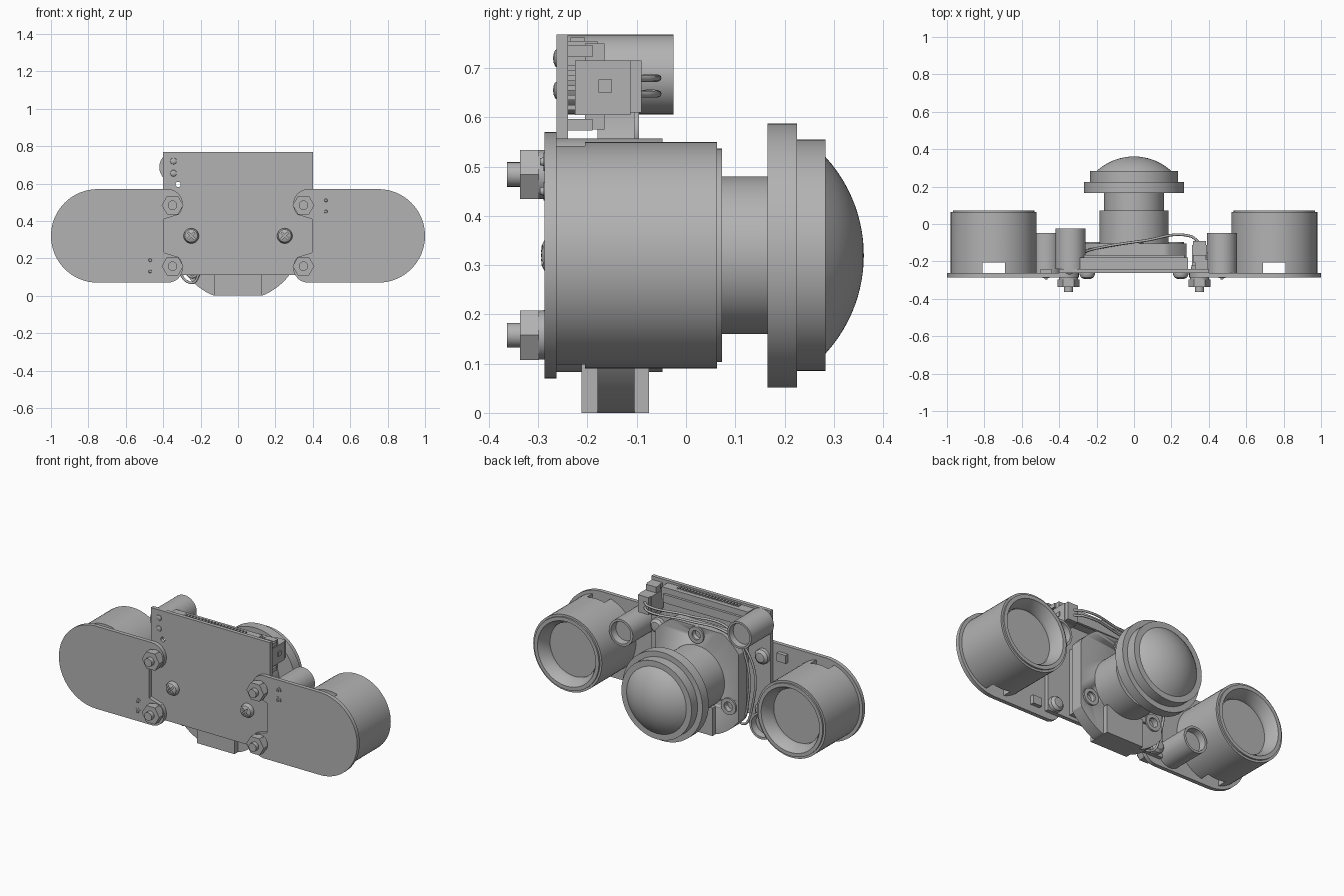
import bpy, bmesh, math
from mathutils import Vector

cube = bpy.data.objects.get("Cube")
if cube:
    bpy.data.objects.remove(cube, do_unlink=True)

grey = bpy.data.materials.new("plain grey")
grey.use_nodes = True
grey.diffuse_color = (0.45, 0.45, 0.45, 1)
grey.node_tree.nodes["Principled BSDF"].inputs["Base Color"].default_value = grey.diffuse_color

MID = 0.32   # height of the lens axis
BACK = -0.24  # rear face of the main board


def finish(name, bm, smooth=False):
    bmesh.ops.recalc_face_normals(bm, faces=bm.faces)
    mesh = bpy.data.meshes.new(name)
    bm.to_mesh(mesh)
    bm.free()
    mesh.materials.append(grey)
    ob = bpy.data.objects.new(name, mesh)
    bpy.context.collection.objects.link(ob)
    if smooth:
        bpy.ops.object.select_all(action="DESELECT")
        ob.select_set(True)
        bpy.context.view_layer.objects.active = ob
        bpy.ops.object.shade_smooth_by_angle(angle=math.radians(30))
    return ob


def prism(name, outline, y0, y1, smooth=False):
    """Extrude an x-z outline from y0 to y1."""
    bm = bmesh.new()
    face = bm.faces.new([bm.verts.new((x, y0, z)) for x, z in outline])
    ext = bmesh.ops.extrude_face_region(bm, geom=[face])["geom"]
    verts = [v for v in ext if isinstance(v, bmesh.types.BMVert)]
    bmesh.ops.translate(bm, verts=verts, vec=(0, y1 - y0, 0))
    return finish(name, bm, smooth)


def box(name, x0, x1, y0, y1, z0, z1):
    return prism(name, [(x0, z0), (x1, z0), (x1, z1), (x0, z1)], y0, y1)


def lathe(name, x, z, profile, sides=48):
    """Turn a (radius, y) profile about an axis along y."""
    bm = bmesh.new()
    rings = []
    for r, y in profile:
        if r == 0:
            rings.append([bm.verts.new((x, y, z))] * sides)
        else:
            turn = [2 * math.pi * i / sides for i in range(sides)]
            rings.append([bm.verts.new((x + r * math.cos(a), y, z + r * math.sin(a))) for a in turn])
    for a, b in zip(rings, rings[1:]):
        for i in range(sides):
            j = (i + 1) % sides
            bm.faces.new(dict.fromkeys([a[i], a[j], b[j], b[i]]))
    return finish(name, bm, sides > 8)


def rod(name, x, z, r, y0, y1, sides=32):
    return lathe(name, x, z, [(0, y0), (r, y0), (r, y1), (0, y1)], sides)


def cup(name, x, z, r, y0, y1, wall, depth):
    """Cylinder with a recessed rear end."""
    return lathe(name, x, z, [(0, y0), (r, y0), (r, y1), (r - wall, y1),
                              (r - wall * 1.3, y1 - depth), (0, y1 - depth)])


def arc(cx, cz, r, a0, a1, n):
    angles = [math.radians(a0 + (a1 - a0) * i / n) for i in range(n + 1)]
    return [(cx + r * math.cos(a), cz + r * math.sin(a)) for a in angles]


def cut(ob, cutter):
    mod = ob.modifiers.new("cut", "BOOLEAN")
    mod.operation = "DIFFERENCE"
    mod.object = cutter
    mod.solver = "EXACT"
    cutter.hide_render = True
    cutter.hide_viewport = True
    cutter.display_type = "WIRE"


def wire(name, points, r):
    curve = bpy.data.curves.new(name, "CURVE")
    curve.dimensions = "3D"
    curve.bevel_depth = r
    curve.bevel_resolution = 2
    spline = curve.splines.new("BEZIER")
    spline.bezier_points.add(len(points) - 1)
    for p, co in zip(spline.bezier_points, points):
        p.co = co
        p.handle_left_type = p.handle_right_type = "AUTO"
    curve.materials.append(grey)
    ob = bpy.data.objects.new(name, curve)
    bpy.context.collection.objects.link(ob)


# Main board with a small through hole
board = box("main_board", -0.4, 0.4, -0.263, BACK, 0.11, 0.768)
cut(board, rod("board_hole_cutter", -0.32, 0.595, 0.014, -0.3, -0.2))

# Side wings: the second is the first turned half a turn about the lens axis
for side, s in (("left", 1), ("right", -1)):
    def at(x, z):
        return s * x, MID + s * (z - MID)

    outline = arc(0.75, MID, 0.25, -90, 90, 32)
    outline += arc(0.375, 0.49, 0.08, 90, 225, 10) + [(0.395, 0.41), (0.395, 0.23)]
    outline += arc(0.375, 0.15, 0.08, 135, 270, 10)
    prism(side + "_wing", [at(x, z) for x, z in outline], -0.287, -0.263, True)

    # Large lamp with stepped rim, sloping recess and slot at the base
    lamp = lathe(side + "_lamp", s * 0.75, MID,
                 [(0, -0.263), (0.23, -0.263), (0.23, 0.063), (0.217, 0.063), (0.217, 0.073),
                  (0.195, 0.073), (0.165, 0.02), (0.165, -0.005), (0, -0.005)], 64)
    x = s * 0.75
    cut(lamp, box(side + "_slot_cutter", x - 0.06, x + 0.06, -0.27, -0.205, 0, 0.65))

    # Light sensor, its soldered pins and a small surface part
    sx, sz = at(0.47, 0.477)
    cup(side + "_sensor", sx, sz, 0.08, -0.263, -0.048, 0.014, 0.04)
    for dz in (-0.03, 0.03):
        px, pz = at(0.47, 0.48 + dz)
        lathe(side + "_solder", px, pz, [(0, -0.286), (0.019, -0.286), (0.019, -0.289),
                                         (0.009, -0.289), (0.007, -0.296), (0, -0.296)], 16)
    cx, cz = at(0.47, 0.14)
    box(side + "_chip", cx - 0.03, cx + 0.03, -0.264, -0.24, cz - 0.025, cz + 0.025)

    # Bolts: nut and washer in front, pan head behind
    for z in (0.158, 0.484):
        bx = s * 0.35
        rod("bolt_shank", bx, z, 0.025, -0.363, -0.23, 24)
        rod("washer", bx, z, 0.05, -0.298, -0.286)
        rod("nut", bx, z, 0.058, -0.337, -0.298, 6)
        lathe("bolt_head", bx, z, [(0, BACK), (0.045, BACK), (0.043, -0.22),
                                   (0.028, -0.206), (0, -0.203)], 24)

    # Front cross-head screw
    bx = s * 0.25
    screw = lathe("front_screw", bx, MID, [(0, -0.262), (0.041, -0.262), (0.041, -0.272),
                                           (0.034, -0.286), (0.02, -0.293), (0, -0.295)], 32)
    for a in (45, 135):
        c, n = math.cos(math.radians(a)), math.sin(math.radians(a))
        bar = [(0.025, 0.005), (-0.025, 0.005), (-0.025, -0.005), (0.025, -0.005)]
        pts = [(bx + u * c - v * n, MID + u * n + v * c) for u, v in bar]
        cut(screw, prism("cross_cutter", pts, -0.31, -0.282))

# Light sensor at the top corner of the main board
cup("top_sensor", -0.34, 0.687, 0.081, BACK, -0.025, 0.012, 0.035)
for z in (0.655, 0.72):
    lathe("top_solder", -0.345, z, [(0, -0.262), (0.018, -0.262), (0.016, -0.266),
                                    (0.008, -0.269), (0, -0.27)], 16)

# Camera holder: round flange trimmed at the sides, with three holes
flange = [(max(-0.28, min(0.28, x)), max(0, min(0.62, z))) for x, z in arc(0, MID, 0.345, 0, 357, 119)]
holder = prism("camera_flange", list(dict.fromkeys(flange)), -0.18, -0.105, True)
for x, z in arc(0, MID, 0.25, 90, 330, 2):
    cut(holder, rod("flange_hole_cutter", x, z, 0.028, -0.13, -0.05, 24))
    boss = lathe("flange_boss", x, z, [(0.028, -0.106), (0.05, -0.106), (0.05, -0.095),
                                       (0.028, -0.095), (0.028, -0.106)], 24)
box("holder_foot", -0.125, 0.125, -0.212, -0.075, 0, 0.17)
box("sensor_block", -0.25, 0.25, BACK, -0.18, 0.13, 0.53)

# Lens barrel, neck, stepped rim and dome
dome = [(0.2 * math.cos(t), 0.283 + 0.08 * math.sin(t)) for t in
        [math.pi / 2 * i / 12 for i in range(12)]]
R = 0.2 ** 2 / (2 * 0.078) + 0.039
dome = [(r, 0.361 - R + math.sqrt(R * R - r * r)) for r in [0.2 * (1 - i / 12) for i in range(12)]]
lathe("camera_lens", 0, MID,
      [(0, -0.106), (0.185, -0.106), (0.185, 0.073), (0.16, 0.073), (0.16, 0.165),
       (0.268, 0.165), (0.268, 0.225), (0.235, 0.225), (0.235, 0.283)] + dome + [(0, 0.361)], 64)

# Ribbon socket along the top edge
box("ribbon_socket", -0.29, 0.29, BACK, -0.18, 0.68, 0.755)
box("ribbon_latch", -0.27, 0.27, -0.18, -0.165, 0.67, 0.72)
for i in range(20):
    x = -0.2 + i * 0.021
    box("ribbon_contact", x - 0.006, x + 0.006, -0.235, -0.205, 0.755, 0.762)

# Wire socket: stepped housing, side clips, latch and pins
box("wire_socket", 0.31, 0.39, -0.225, -0.113, 0.605, 0.715)
box("wire_socket_core", 0.315, 0.385, -0.205, -0.165, 0.575, 0.75)
box("wire_plug", 0.315, 0.385, -0.113, -0.09, 0.61, 0.715)
box("socket_latch", 0.385, 0.396, -0.178, -0.15, 0.65, 0.677)
for z in (0.585, 0.735):
    box("socket_clip", 0.325, 0.395, BACK, -0.19, z - 0.012, z + 0.012)
for i in range(5):
    z = 0.62 + i * 0.02
    box("socket_contact", 0.33, 0.38, BACK, -0.22, z - 0.005, z + 0.005)

# Pair of wires running over the camera and down its far side
for z in (0.647, 0.679):
    d = z - 0.663
    wire("wire", [(0.35, -0.1, z), (0.3, -0.065, z), (0.05, -0.09, z), (-0.2, -0.13, z - 0.03),
                  (-0.3 + d, -0.16, 0.5), (-0.31 + d, -0.17, 0.2),
                  (-0.25, -0.18, 0.085 + d), (-0.2, -0.2, 0.13)], 0.007)
